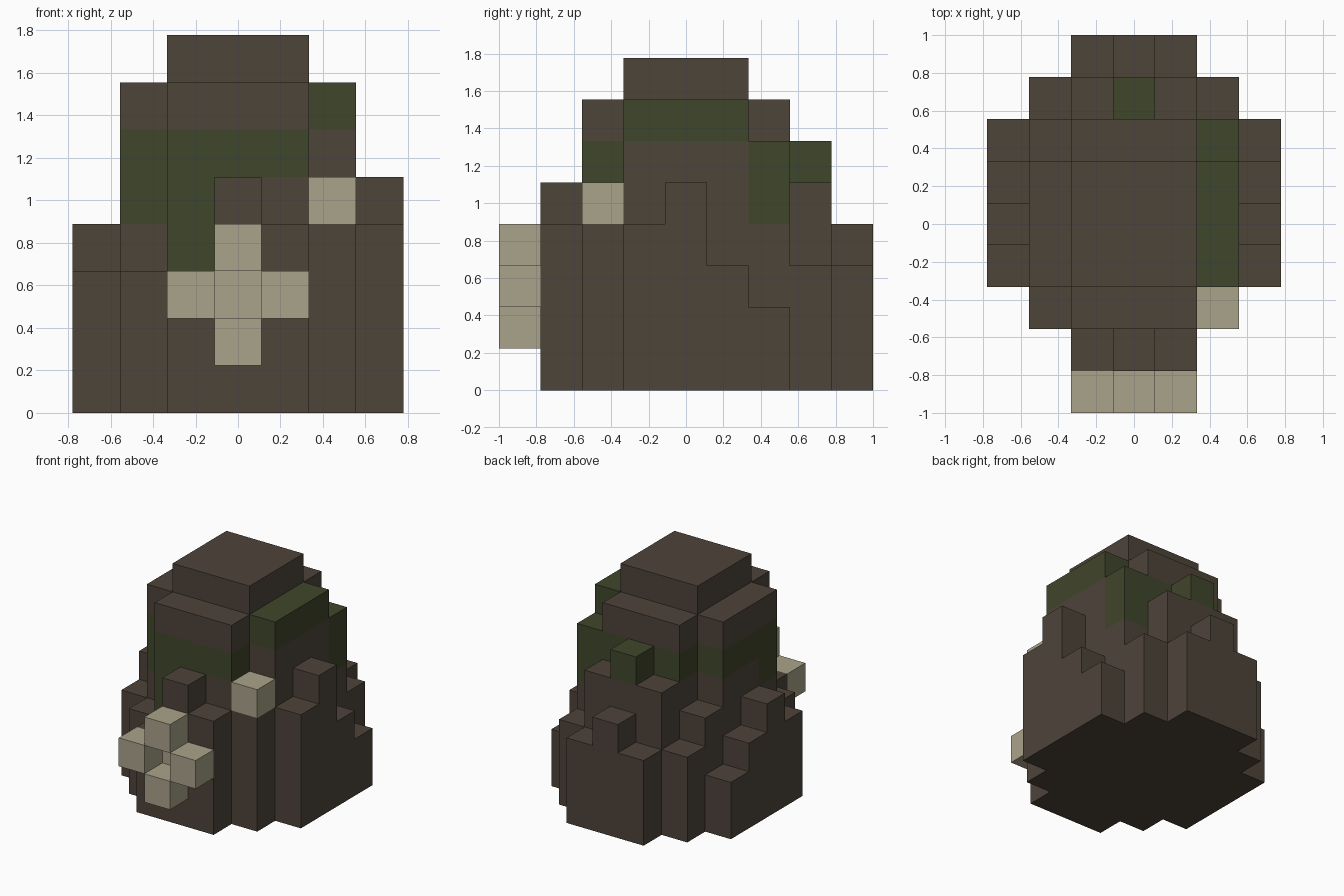
import bpy
import bmesh
from mathutils import Vector

if "Cube" in bpy.data.objects:
    bpy.data.objects.remove(bpy.data.objects["Cube"])

UNIT = 2 / 9  # edge length of one block


def material(name, rgb):
    mat = bpy.data.materials.new(name)
    mat.use_nodes = True
    color = (*rgb, 1)
    mat.diffuse_color = color
    bsdf = mat.node_tree.nodes["Principled BSDF"]
    bsdf.inputs["Base Color"].default_value = color
    bsdf.inputs["Roughness"].default_value = 0.9
    return mat


def box(xs, ys, zs):
    """All block cells in inclusive ranges."""
    return {(x, y, z) for x in range(xs[0], xs[1] + 1)
            for y in range(ys[0], ys[1] + 1)
            for z in range(zs[0], zs[1] + 1)}


def build(name, cells, solid, mat):
    """Make the outer skin of the cells, leaving out faces that touch other blocks."""
    bm = bmesh.new()
    for cell in sorted(cells):
        centre = Vector(cell) + Vector((0, 0, 0.5))
        for axis in range(3):
            for sign in (-1, 1):
                normal = Vector((0, 0, 0))
                normal[axis] = sign
                if tuple(int(a + b) for a, b in zip(cell, normal)) in solid:
                    continue
                u = Vector((0, 0, 0))
                u[(axis + 1) % 3] = 0.5
                v = normal.cross(u)
                middle = centre + normal / 2
                corners = (middle - u - v, middle + u - v, middle + u + v, middle - u + v)
                bm.faces.new([bm.verts.new(c * UNIT) for c in corners])
    bmesh.ops.remove_doubles(bm, verts=bm.verts, dist=0.001)
    mesh = bpy.data.meshes.new(name)
    bm.to_mesh(mesh)
    bm.free()
    mesh.materials.append(mat)
    obj = bpy.data.objects.new(name, mesh)
    bpy.context.collection.objects.link(obj)


# Stepped mound: block heights, back row first, columns from -x to +x
rows = ["0034300",
        "0356530",
        "2477762",
        "3788873",
        "4788875",
        "3788874",
        "0377750",
        "0035400"]
solid = set()
for i, row in enumerate(rows):
    for j, height in enumerate(row):
        solid |= box((j - 3, j - 3), (4 - i, 4 - i), (0, int(height) - 1))

# Moss band around the upper part, with a few drips
moss = (box((-2, -2), (-1, 1), (5, 5)) | box((-2, -2), (-1, -1), (4, 4))
        | box((-1, 1), (-2, -2), (5, 5)) | box((-1, -1), (-2, -2), (3, 4))
        | box((2, 2), (-1, 1), (6, 6)) | box((2, 2), (2, 2), (4, 5))
        | box((-1, 1), (2, 2), (5, 5)) | box((0, 0), (3, 3), (5, 5)))

# Pale ring of four blocks around a recessed centre, and one shoulder block
ring = {(0, -4, 1), (0, -4, 3), (-1, -4, 2), (1, -4, 2), (0, -3, 2)}
shoulder = {(2, -2, 4)}

solid |= ring
brown = material("bark brown", (0.076, 0.058, 0.042))
green = material("moss green", (0.051, 0.061, 0.025))
cream = material("pale cream", (0.402, 0.366, 0.254))

build("mound", solid - moss - ring - shoulder, solid, brown)
build("moss_band", moss, solid, green)
build("front_ring", ring, solid, cream)
build("shoulder_block", shoulder, solid, cream)
